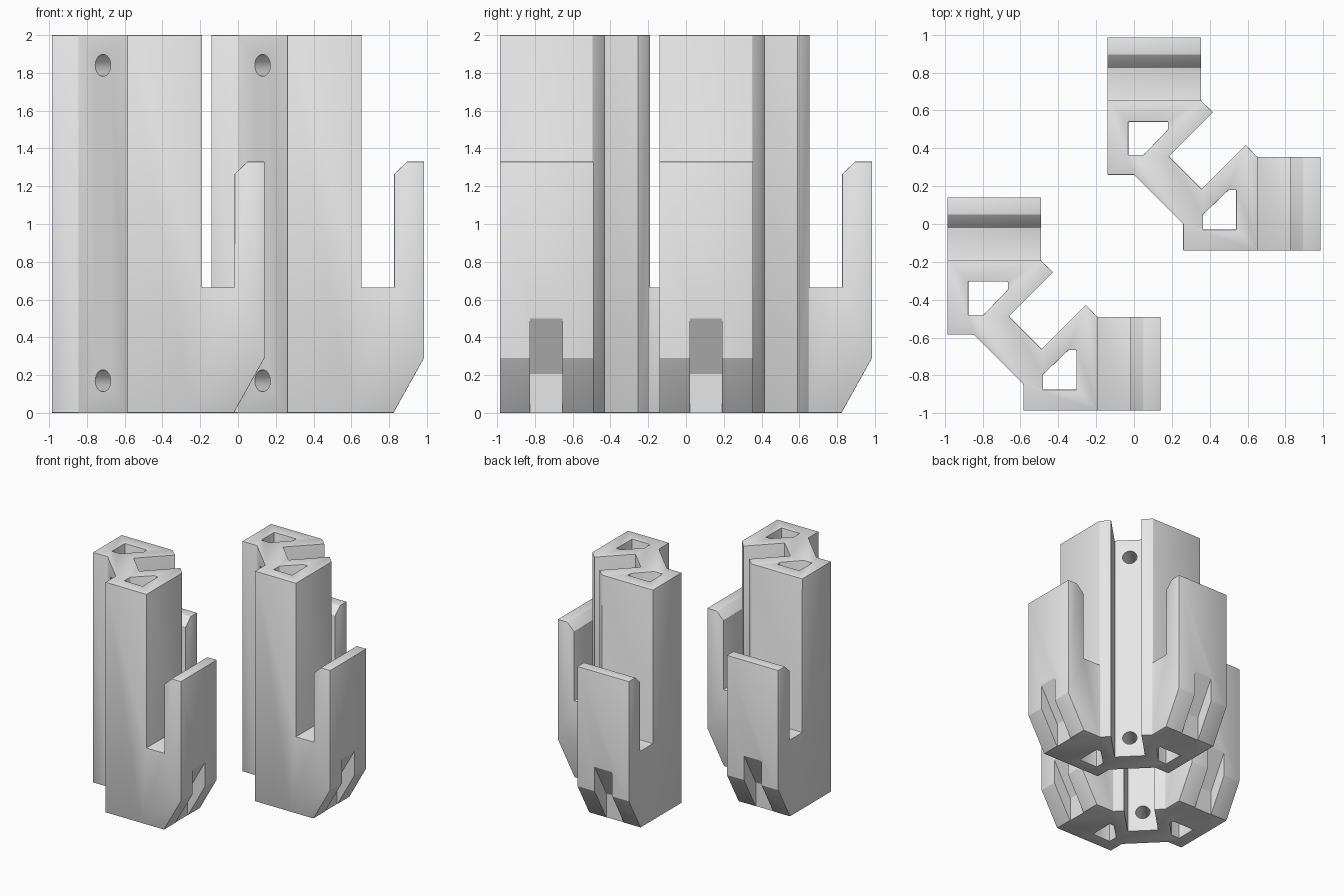
import bpy, bmesh, math
from mathutils import Matrix, Vector

if "Cube" in bpy.data.objects:
    bpy.data.objects.remove(bpy.data.objects["Cube"])

grey = bpy.data.materials.new("light grey plastic")
grey.diffuse_color = (0.8, 0.8, 0.8, 1)
grey.use_nodes = True
grey.node_tree.nodes["Principled BSDF"].inputs["Base Color"].default_value = grey.diffuse_color


def add_object(name, bm):
    bmesh.ops.recalc_face_normals(bm, faces=bm.faces)
    mesh = bpy.data.meshes.new(name)
    bm.to_mesh(mesh)
    bm.free()
    mesh.materials.append(grey)
    obj = bpy.data.objects.new(name, mesh)
    bpy.context.collection.objects.link(obj)
    return obj


def prism(name, pts, lo, hi, place):
    """Extrude a 2D outline from lo to hi; place(a, b, h) gives the 3D point."""
    bm = bmesh.new()
    ring = [[bm.verts.new(place(a, b, h)) for a, b in pts] for h in (lo, hi)]
    n = len(pts)
    bm.faces.new(ring[0])
    bm.faces.new(ring[1])
    for i in range(n):
        j = (i + 1) % n
        bm.faces.new((ring[0][i], ring[0][j], ring[1][j], ring[1][i]))
    return add_object(name, bm)


def apply(obj, mod):
    bpy.context.view_layer.objects.active = obj
    bpy.ops.object.modifier_apply(modifier=mod.name)


def combine(obj, tool, operation):
    mod = obj.modifiers.new("boolean", 'BOOLEAN')
    mod.operation = operation
    mod.solver = 'EXACT'
    mod.object = tool
    apply(obj, mod)
    bpy.data.objects.remove(tool)


# Plan and side placements, each with its twin mirrored across the diagonal
plans = [lambda a, b, h: (a, b, h), lambda a, b, h: (b, a, h)]
sides = [lambda a, b, h: (a, h, b), lambda a, b, h: (h, a, b)]

# Zigzag column: half outline, then its diagonal mirror
half = [(-0.845, -0.585), (-0.985, -0.585), (-0.985, -0.19), (-0.495, -0.19),
        (-0.427, -0.255), (-0.655, -0.495)]
half[5] = (-0.66, -0.488)
outline = half + [(b, a) for a, b in reversed(half)]
bracket = prism("bracket_left", outline, 0, 2, plans[0])

# Upturned hook on each wing
hook = [(-0.24, 0), (-0.022, 0), (0.14, 0.29), (0.14, 1.33), (0.05, 1.33),
        (-0.018, 1.265), (-0.018, 0.665), (-0.24, 0.665)]
for place in sides:
    combine(bracket, prism("hook", hook, -0.985, -0.49, place), 'UNION')

# Vertical lightening shafts through each wing
shaft = [(-0.48, -0.875), (-0.305, -0.875), (-0.305, -0.665),
         (-0.345, -0.665), (-0.48, -0.795)]
for place in plans:
    combine(bracket, prism("shaft_cutter", shaft, -0.1, 2.1, place), 'DIFFERENCE')

# Merge flat regions and soften the edges slightly
bm = bmesh.new()
bm.from_mesh(bracket.data)
bmesh.ops.remove_doubles(bm, verts=bm.verts, dist=0.0005)
bmesh.ops.dissolve_limit(bm, angle_limit=math.radians(1), verts=bm.verts, edges=bm.edges)
bm.to_mesh(bracket.data)
bm.free()
bevel = bracket.modifiers.new("soft_edges", 'BEVEL')
bevel.width = 0.008
bevel.segments = 2
bevel.limit_method = 'ANGLE'
bevel.angle_limit = math.radians(30)
apply(bracket, bevel)

# Sloped slot at the foot of each hook
slot = [(-0.026, -0.1), (0.3, -0.1), (0.3, 0.785), (-0.026, 0.205)]
for place in sides:
    combine(bracket, prism("slot_cutter", slot, -0.825, -0.655, place), 'DIFFERENCE')

# Screw holes through the diagonal web
for z in (0.17, 1.84):
    bm = bmesh.new()
    turn = Vector((1, 1, 0)).to_track_quat('Z', 'Y').to_matrix().to_4x4()
    bmesh.ops.create_cone(bm, cap_ends=True, segments=32, radius1=0.058, radius2=0.058,
                          depth=0.8, matrix=Matrix.Translation((-0.65, -0.65, z)) @ turn)
    combine(bracket, add_object("screw_cutter", bm), 'DIFFERENCE')

bpy.ops.object.select_all(action='DESELECT')
bracket.select_set(True)
bpy.context.view_layer.objects.active = bracket
bpy.ops.object.shade_smooth_by_angle(angle=math.radians(25))

# Second identical bracket
twin = bracket.copy()
twin.data = bracket.data.copy()
twin.name = "bracket_right"
twin.location = (0.845, 0.845, 0)
bpy.context.collection.objects.link(twin)
